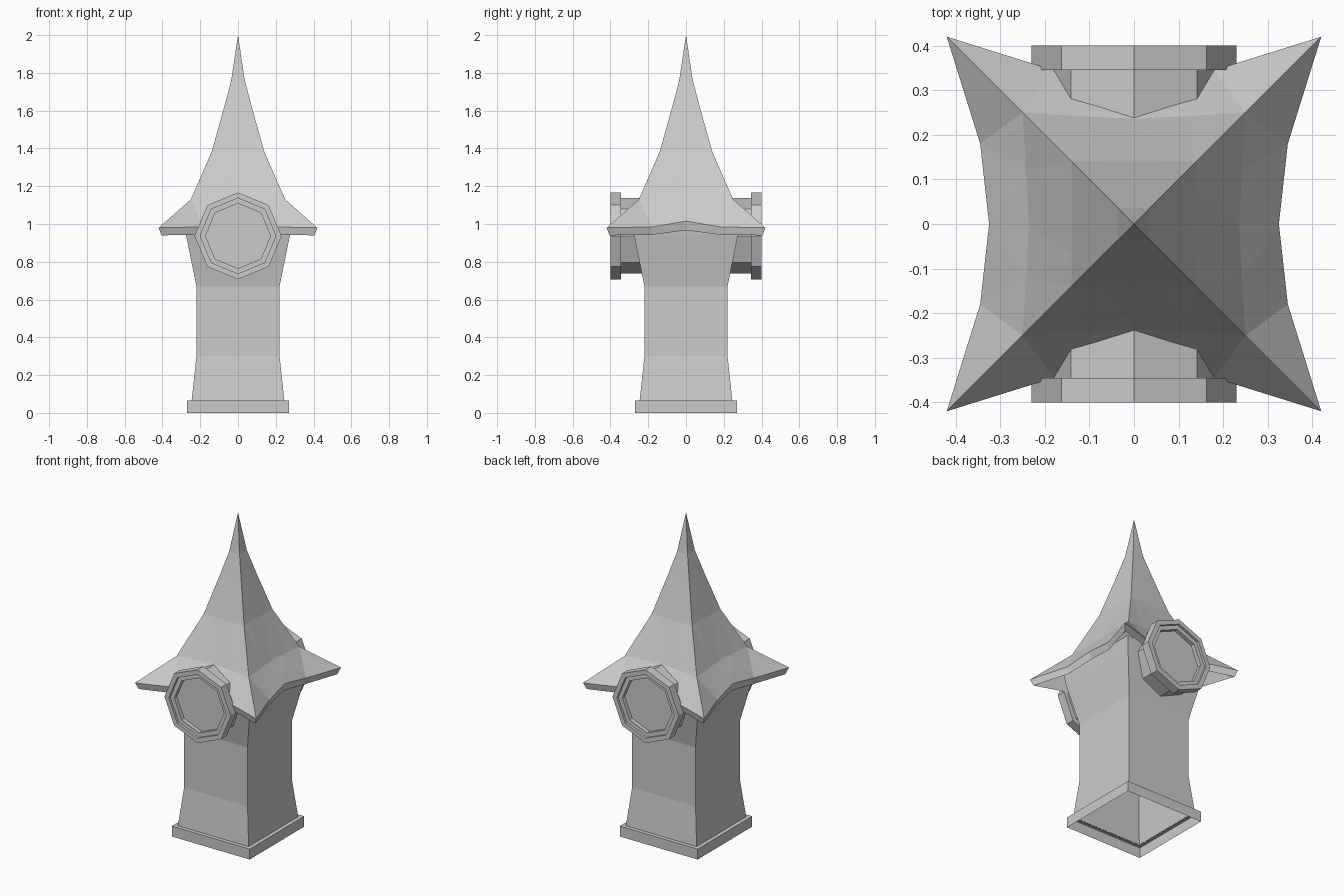
import bpy, bmesh, math

cube = bpy.data.objects.get("Cube")
if cube:
    bpy.data.objects.remove(cube, do_unlink=True)

stone = bpy.data.materials.new("grey stone")
stone.use_nodes = True
GREY = (0.6, 0.6, 0.6, 1)
stone.diffuse_color = GREY
stone.node_tree.nodes["Principled BSDF"].inputs["Base Color"].default_value = GREY


def loft(name, rings, cap_end=False, split=False):
    """Skin a stack of closed rings; split cuts quads mirrored about each corner."""
    bm = bmesh.new()
    rows = [[bm.verts.new(p) for p in ring] for ring in rings]
    n = len(rows[0])
    for up, low in zip(rows, rows[1:]):
        for i in range(n):
            j = (i + 1) % n
            if not split:
                bm.faces.new((up[i], up[j], low[j], low[i]))
            elif i % 4 < 2:
                bm.faces.new((up[i], up[j], low[j]))
                bm.faces.new((up[i], low[j], low[i]))
            else:
                bm.faces.new((up[i], up[j], low[i]))
                bm.faces.new((up[j], low[j], low[i]))
    if cap_end:
        bm.faces.new(rows[-1])
    bmesh.ops.remove_doubles(bm, verts=bm.verts, dist=0.0001)
    bmesh.ops.recalc_face_normals(bm, faces=bm.faces)
    mesh = bpy.data.meshes.new(name)
    bm.to_mesh(mesh)
    bm.free()
    mesh.materials.append(stone)
    obj = bpy.data.objects.new(name, mesh)
    bpy.context.collection.objects.link(obj)
    return obj


def square(half, z):
    return [(half, half, z), (half, -half, z), (-half, -half, z), (-half, half, z)]


def roof_ring(corner, corner_z, quarter, quarter_y, quarter_z, middle, middle_z):
    """Square ring whose sides bow inwards, made by turning one side."""
    ring = []
    side = [(corner, corner, corner_z), (quarter, quarter_y, quarter_z),
            (middle, 0, middle_z), (quarter, -quarter_y, quarter_z)]
    for _ in range(4):
        ring += side
        side = [(y, -x, z) for x, y, z in side]
    return ring


def straight_ring(half, z):
    return roof_ring(half, z, half, half * 0.5, z, half, z)


# Plinth and flared shaft, open underneath
loft("plinth", [square(h, z) for h, z in
                [(0.27, 0), (0.27, 0.065), (0.244, 0.065)]])
loft("tower_shaft", [square(h, z) for h, z in
                     [(0.246, 0.06), (0.22, 0.3), (0.22, 0.67),
                      (0.275, 0.94), (0.285, 1.01)]])

# Spire roof with swept corners, eave band and underside
loft("spire_roof", [
    straight_ring(0.00001, 2.0),
    straight_ring(0.036, 1.76),
    straight_ring(0.073, 1.62),
    straight_ring(0.14, 1.38),
    roof_ring(0.25, 1.13, 0.242, 0.12, 1.135, 0.236, 1.14),
    roof_ring(0.42, 0.98, 0.345, 0.18, 0.985, 0.325, 1.015),
    roof_ring(0.405, 0.94, 0.335, 0.18, 0.943, 0.315, 0.967),
    roof_ring(0.23, 1.09, 0.225, 0.12, 1.095, 0.22, 1.1),
], split=True)

# Octagonal round windows on the front and the back
PROFILE = [(0.2, 0.21), (0.2, 0.345), (0.23, 0.345), (0.23, 0.4),
           (0.2, 0.4), (0.2, 0.385), (0.172, 0.385), (0.172, 0.36)]
for name, side in (("front_window", -1), ("back_window", 1)):
    loft(name, [[(r * math.sin(k * math.pi / 4), side * y,
                  0.937 + r * math.cos(k * math.pi / 4)) for k in range(8)]
                for r, y in PROFILE], cap_end=True)
